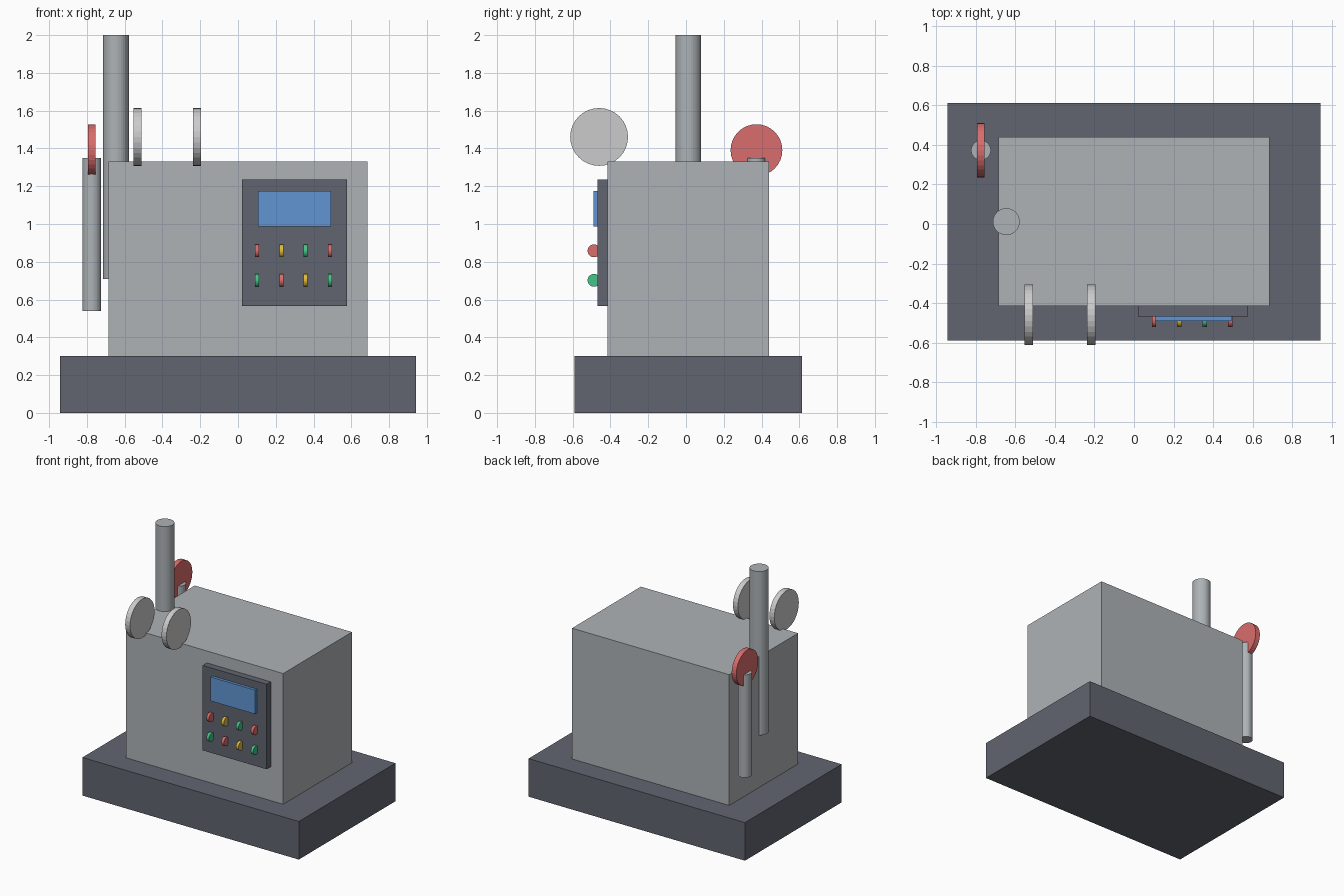
import bpy
import math

if "Cube" in bpy.data.objects:
    bpy.data.objects.remove(bpy.data.objects["Cube"])


def material(name, color):
    m = bpy.data.materials.new(name)
    m.diffuse_color = (*color, 1)
    m.use_nodes = True
    m.node_tree.nodes["Principled BSDF"].inputs["Base Color"].default_value = m.diffuse_color
    return m


DARK = material("dark_grey", (0.12, 0.13, 0.16))
GREY = material("mid_grey", (0.42, 0.45, 0.47))
WHITE = material("off_white", (0.8, 0.8, 0.8))
BLUE = material("blue", (0.12, 0.3, 0.65))
RED = material("red", (0.7, 0.15, 0.15))
YELLOW = material("yellow", (0.75, 0.5, 0.04))
GREEN = material("green", (0.06, 0.55, 0.25))


def finish(name, mat):
    ob = bpy.context.object
    ob.name = name
    ob.data.materials.append(mat)
    bpy.ops.object.transform_apply(location=False, rotation=True, scale=True)
    return ob


def box(name, x, y, z, mat):
    """Box from (min, max) pairs per axis."""
    spans = (x, y, z)
    bpy.ops.mesh.primitive_cube_add(size=1, location=[(a + b) / 2 for a, b in spans])
    bpy.context.object.scale = [b - a for a, b in spans]
    return finish(name, mat)


def pipe(name, x, y, z0, z1, r, mat):
    bpy.ops.mesh.primitive_cylinder_add(vertices=32, radius=r, depth=z1 - z0,
                                        location=(x, y, (z0 + z1) / 2))
    return finish(name, mat)


def disc(name, loc, r, thick, mat):
    """Upright disc with its axis along x."""
    bpy.ops.mesh.primitive_cylinder_add(vertices=32, radius=r, depth=thick, location=loc,
                                        rotation=(0, math.pi / 2, 0))
    return finish(name, mat)


# Base slab and machine housing
box("base", (-0.943, 0.943), (-0.59, 0.613), (0, 0.30), DARK)
box("housing", (-0.685, 0.685), (-0.416, 0.44), (0.30, 1.33), GREY)

# Tall exhaust pipe half sunk into the left wall
pipe("exhaust_pipe", -0.646, 0.012, 0.71, 2.0, 0.068, GREY)

# Lever post with red handwheel
pipe("lever_post", -0.774, 0.373, 0.54, 1.35, 0.05, GREY)
disc("red_handwheel", (-0.775, 0.373, 1.391), 0.137, 0.04, RED)

# Pair of gauges on the front top edge
for i, x in enumerate((-0.533, -0.216)):
    disc(f"gauge_{i + 1}", (x, -0.46, 1.461), 0.153, 0.042, WHITE)

# Control panel with screen
box("control_panel", (0.02, 0.577), (-0.468, -0.416), (0.567, 1.236), DARK)
box("screen", (0.105, 0.492), (-0.49, -0.468), (0.987, 1.176), BLUE)

# Two rows of buttons, colours cycling
colours = (RED, YELLOW, GREEN)
for row, (z, shift) in enumerate(((0.858, 0), (0.702, 2))):
    for col in range(4):
        disc(f"button_{row + 1}_{col + 1}", (0.101 + 0.1285 * col, -0.487, z),
             0.034, 0.022, colours[(col + shift) % 3])
